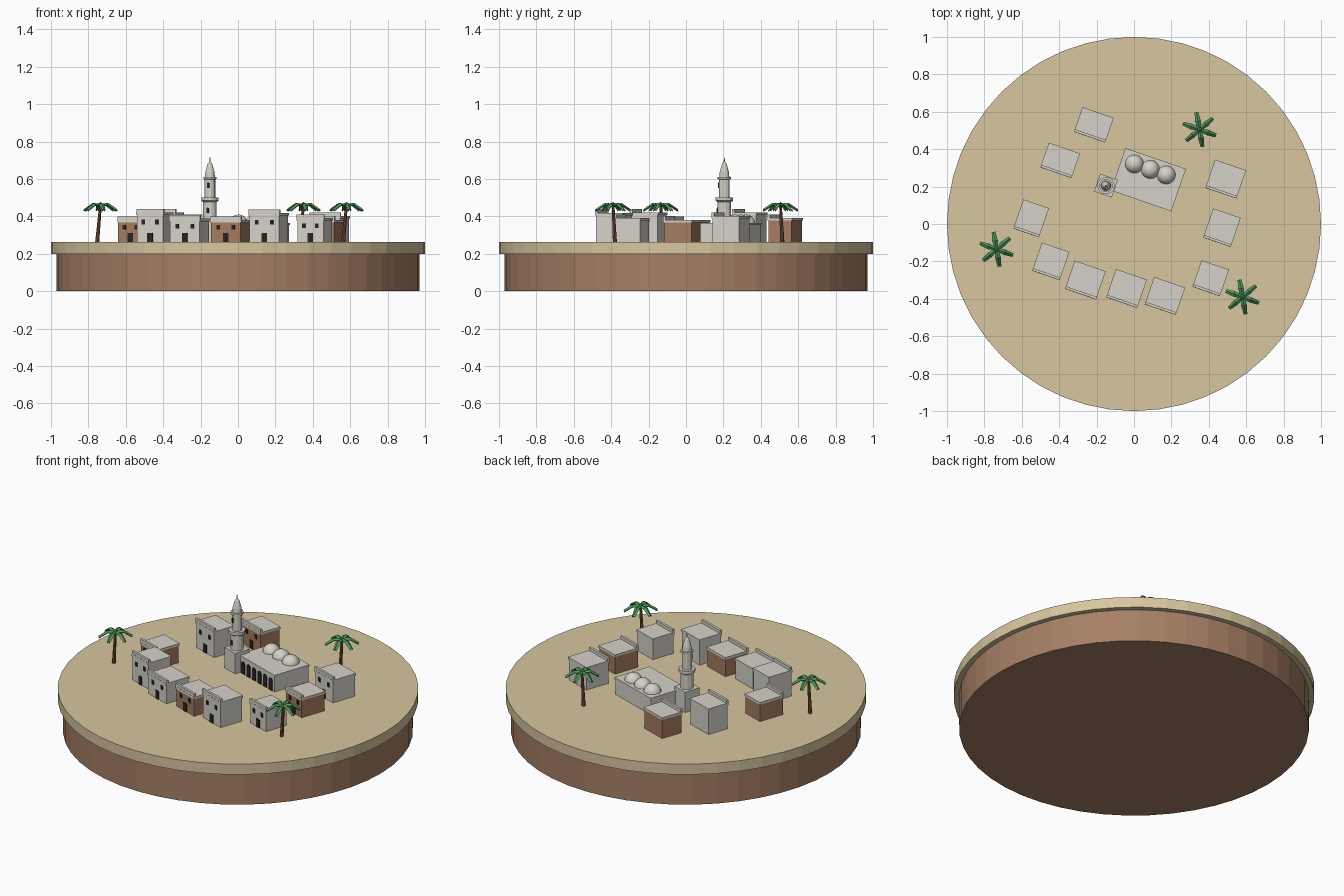
import bpy
import bmesh
from math import sin, cos, pi, radians
from mathutils import Matrix, Vector

cube = bpy.data.objects.get("Cube")
if cube:
    bpy.data.objects.remove(cube)

GROUND = 0.262


def material(name, rgb):
    m = bpy.data.materials.new(name)
    m.use_nodes = True
    colour = [(c / 255) ** 2.2 for c in rgb] + [1]
    m.diffuse_color = colour
    m.node_tree.nodes["Principled BSDF"].inputs["Base Color"].default_value = colour
    return m


SAND = material("sand", (214, 197, 158))
EARTH = material("brown earth", (165, 126, 101))
CLAY = material("clay wall", (164, 122, 96))
STONE = material("pale stone", (213, 209, 200))
DARK = material("dark opening", (45, 40, 38))
BARK = material("palm bark", (122, 86, 60))
LEAF = material("palm green", (82, 150, 92))


def finish(name, bm, mat, frame=Matrix()):
    bmesh.ops.recalc_face_normals(bm, faces=bm.faces)
    mesh = bpy.data.meshes.new(name)
    bm.to_mesh(mesh)
    bm.free()
    mesh.materials.append(mat)
    obj = bpy.data.objects.new(name, mesh)
    obj.matrix_world = frame
    bpy.context.collection.objects.link(obj)
    return obj


def box(name, size, centre, mat, frame=Matrix()):
    bm = bmesh.new()
    bmesh.ops.create_cube(bm, size=1, matrix=Matrix.Translation(centre) @ Matrix.Diagonal((*size, 1)))
    return finish(name, bm, mat, frame)


def lathe(name, profile, sides, mat, frame=Matrix()):
    """Revolve (radius, height) points around z and cap both ends."""
    bm = bmesh.new()
    rings = [[bm.verts.new((r * cos(2 * pi * i / sides), r * sin(2 * pi * i / sides), z))
              for i in range(sides)] for r, z in profile]
    for a, b in zip(rings, rings[1:]):
        for i in range(sides):
            j = (i + 1) % sides
            bm.faces.new((a[i], a[j], b[j], b[i]))
    bm.faces.new(rings[0])
    bm.faces.new(rings[-1])
    return finish(name, bm, mat, frame)


def arch(name, width, height, x, y, z, frame):
    """Thin round-headed dark plate standing against a front wall."""
    r = width / 2
    points = [(x - r, z), (x + r, z)]
    points += [(x + r * cos(pi * i / 8), z + height - r + r * sin(pi * i / 8)) for i in range(9)]
    bm = bmesh.new()
    face = bm.faces.new([bm.verts.new((px, y, pz)) for px, pz in points])
    out = bmesh.ops.extrude_face_region(bm, geom=[face])
    verts = [v for v in out["geom"] if isinstance(v, bmesh.types.BMVert)]
    bmesh.ops.translate(bm, verts=verts, vec=(0, -0.005, 0))
    finish(name, bm, DARK, frame)


def placed(x, y):
    return Matrix.Translation((x, y, GROUND)) @ Matrix.Rotation(radians(-19), 4, "Z")


# Round ground slab
lathe("earth_base", [(0.97, 0), (0.97, 0.2)], 48, EARTH)
lathe("sand_disc", [(1, 0.198), (1, GROUND)], 48, SAND)


def house(n, x, y, w, d, h, wall):
    frame = placed(x, y)
    label = f"house_{n}_"
    front = -d / 2 + 0.004
    box(label + "walls", (w - 0.008, d - 0.008, h), (0, 0, h / 2), wall, frame)
    box(label + "roof", (w, d, 0.014), (0, 0, h - 0.003), STONE, frame)
    box(label + "parapet", (w, 0.014, 0.03), (0, front + 0.004, h + 0.008), STONE, frame)
    box(label + "door", (0.03, 0.006, 0.05), (0, front - 0.001, 0.025), DARK, frame)
    for side, tag in ((-1, "right"), (1, "left")):
        box(label + "window_" + tag, (0.018, 0.006, 0.025),
            (side * w * 0.24, front - 0.001, h * 0.7), DARK, frame)


# Ring of houses: x, y, width, depth, wall height, wall colour
HOUSES = [
    (-0.215, 0.53, 0.176, 0.14, 0.125, CLAY),
    (-0.395, 0.34, 0.176, 0.14, 0.155, STONE),
    (-0.55, 0.03, 0.145, 0.165, 0.115, CLAY),
    (-0.445, -0.2, 0.155, 0.16, 0.155, STONE),
    (-0.26, -0.3, 0.175, 0.16, 0.122, STONE),
    (-0.04, -0.345, 0.175, 0.16, 0.115, CLAY),
    (0.165, -0.385, 0.175, 0.155, 0.153, STONE),
    (0.41, -0.29, 0.155, 0.15, 0.125, STONE),
    (0.47, -0.02, 0.155, 0.165, 0.116, CLAY),
    (0.49, 0.24, 0.175, 0.16, 0.136, STONE),
]
for n, spec in enumerate(HOUSES, 1):
    house(n, *spec)

# Prayer hall with arcade and three domes
hall = placed(0.077, 0.237)
box("hall_walls", (0.334, 0.232, 0.1), (0, 0, 0.05), STONE, hall)
box("hall_roof", (0.342, 0.24, 0.012), (0, 0, 0.098), STONE, hall)
for i in range(6):
    arch(f"hall_arch_{i + 1}", 0.034, 0.075, (i - 2.5) * 0.052, -0.115, 0, hall)
for i in range(3):
    bm = bmesh.new()
    bmesh.ops.create_uvsphere(bm, u_segments=24, v_segments=12, radius=0.05,
                              matrix=Matrix.Translation(((i - 1) * 0.09 - 0.008, 0.055, 0.098)))
    dome = finish(f"hall_dome_{i + 1}", bm, STONE, hall)
    dome.data.shade_smooth()

# Tower with balcony and pointed cap
tower = placed(-0.15, 0.205)
box("tower_base", (0.1, 0.1, 0.125), (0, 0, 0.0625), STONE, tower)
lathe("tower_shaft", [
    (0.037, 0.12), (0.037, 0.215), (0.047, 0.222), (0.047, 0.24), (0.029, 0.24),
    (0.029, 0.335), (0.036, 0.338), (0.036, 0.35), (0.027, 0.35), (0.025, 0.375),
    (0.012, 0.42), (0.004, 0.43), (0.001, 0.455)], 12, STONE, tower)
for z, r in ((0.155, 0.036), (0.29, 0.028)):
    arch("tower_slit", 0.013, 0.03, 0, -r, z, tower)


def palm(n, x, y):
    frame = Matrix.Translation((x, y, GROUND))
    # Leaning trunk
    trunk = lathe(f"palm_{n}_trunk", [(0.011, 0), (0.007, 0.2)], 8, BARK, frame)
    for v in trunk.data.vertices:
        lean = 1 - v.co.z / 0.2
        v.co += Vector((-0.018, 0.01, 0)) * lean
    # Six folded, drooping fronds
    bm = bmesh.new()
    for i in range(6):
        a = radians(60 * i + 40)
        along, across = Vector((cos(a), sin(a), 0)), Vector((-sin(a), cos(a), 0))
        rows = []
        for dist, z, half in ((0, 0.202, 0.007), (0.045, 0.206, 0.013), (0.092, 0.175, 0.008)):
            centre = along * dist + Vector((0, 0, z))
            rows.append([bm.verts.new(centre + across * half * s - Vector((0, 0, 0.008 * abs(s))))
                         for s in (-1, 0, 1)])
        for p, q in zip(rows, rows[1:]):
            for k in range(2):
                bm.faces.new((p[k], p[k + 1], q[k + 1], q[k]))
    fronds = finish(f"palm_{n}_fronds", bm, LEAF, frame)
    solid = fronds.modifiers.new("thickness", "SOLIDIFY")
    solid.thickness = 0.007
    solid.offset = 0
    bm = bmesh.new()
    bmesh.ops.create_icosphere(bm, subdivisions=1, radius=0.015, matrix=Matrix.Translation((0, 0, 0.2)))
    finish(f"palm_{n}_crown", bm, LEAF, frame)


for n, (x, y) in enumerate(((0.58, -0.39), (-0.735, -0.135), (0.35, 0.505)), 1):
    palm(n, x, y)
